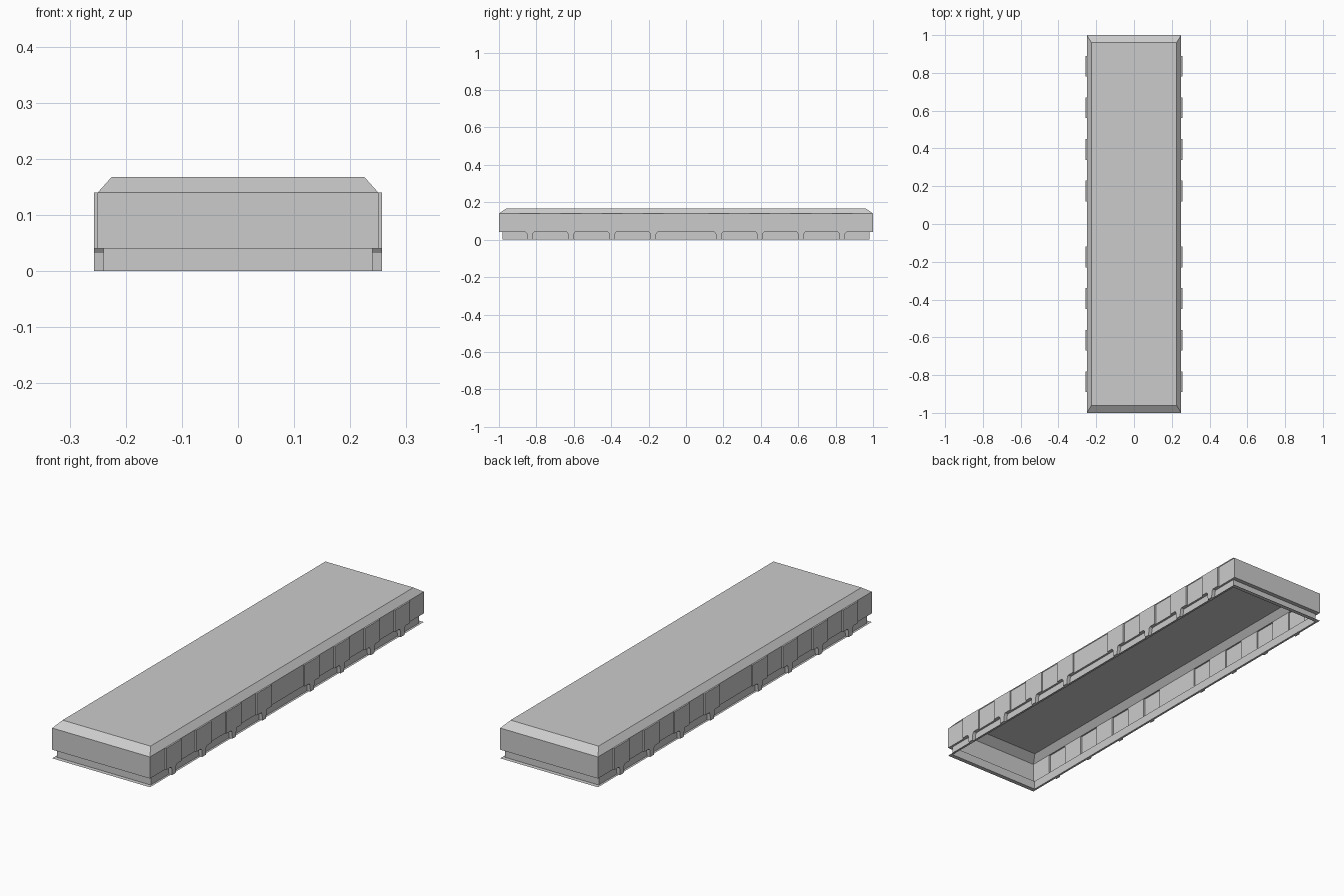
import bpy, bmesh

if "Cube" in bpy.data.objects:
    bpy.data.objects.remove(bpy.data.objects["Cube"])

RIB_Y = [-0.835, -0.615, -0.395, -0.175, 0.175, 0.395, 0.615, 0.835]
RIB_HALF = 0.055


def make_object(name, bm):
    mesh = bpy.data.meshes.new(name)
    bm.to_mesh(mesh)
    bm.free()
    obj = bpy.data.objects.new(name, mesh)
    bpy.context.collection.objects.link(obj)
    return obj


def outline(hx, hy, rib_x):
    """Rectangular outline whose long sides step out to rib_x at each rib."""
    side = [(hx, -hy)]
    for y in RIB_Y:
        a, b = y - RIB_HALF, y + RIB_HALF
        side += [(hx, a), (rib_x, a), (rib_x, b), (hx, b)]
    side.append((hx, hy))
    return side + [(-x, -y) for x, y in side]


# Hollow casing: chamfered lid, ribbed wall, inset skirt, thin bottom flange
# Each level: half width, half length, rib x, height
levels = [
    (0.225, 0.96, 0.225, 0.168),
    (0.25, 1.0, 0.25, 0.14),
    (0.25, 1.0, 0.257, 0.14),
    (0.25, 1.0, 0.257, 0.04),
    (0.24, 0.98, 0.24, 0.04),
    (0.24, 0.98, 0.24, 0.0),
    (0.25, 1.0, 0.25, 0.0),
]
bm = bmesh.new()
rings = [[bm.verts.new((x, y, z)) for x, y in outline(hx, hy, rx)]
         for hx, hy, rx, z in levels]
bm.faces.new(rings[0])
for upper, lower in zip(rings, rings[1:]):
    for i in range(len(upper)):
        j = (i + 1) % len(upper)
        bm.faces.new((upper[i], lower[i], lower[j], upper[j]))
bmesh.ops.remove_doubles(bm, verts=bm.verts, dist=0.0005)
bmesh.ops.dissolve_degenerate(bm, edges=bm.edges, dist=0.0005)
bmesh.ops.recalc_face_normals(bm, faces=bm.faces)
make_object("casing", bm)

# Tapered clip tabs below each rib, on both sides
bm = bmesh.new()
profile = [(-0.022, 0.04), (-0.016, 0.032), (-0.013, 0.0),
           (0.013, 0.0), (0.016, 0.032), (0.022, 0.04)]
for s in (-1, 1):
    for y in RIB_Y:
        face = bm.faces.new([bm.verts.new((s * 0.24, y + dy, z)) for dy, z in profile])
        ext = bmesh.ops.extrude_face_region(bm, geom=[face])
        moved = [v for v in ext["geom"] if isinstance(v, bmesh.types.BMVert)]
        bmesh.ops.translate(bm, verts=moved, vec=(s * 0.017, 0, 0))
bmesh.ops.recalc_face_normals(bm, faces=bm.faces)
make_object("clip_tabs", bm)
